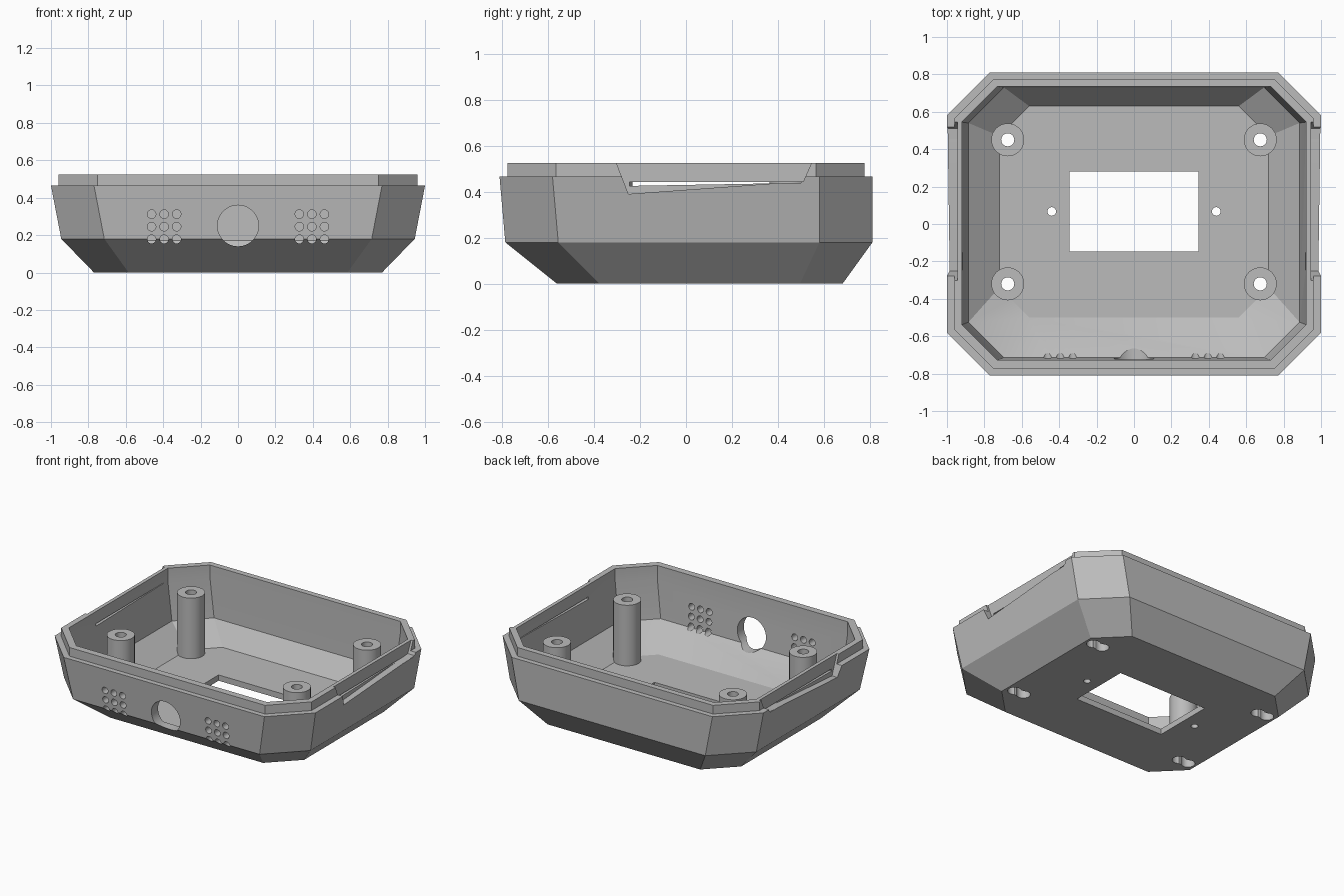
import bpy, bmesh, math
from mathutils import Matrix

if "Cube" in bpy.data.objects:
    bpy.data.objects.remove(bpy.data.objects["Cube"])

grey = bpy.data.materials.new("plain_grey")
grey.use_nodes = True
COLOUR = (0.5, 0.5, 0.5, 1)
grey.diffuse_color = COLOUR
grey.node_tree.nodes["Principled BSDF"].inputs["Base Color"].default_value = COLOUR


def make(name, bm):
    bmesh.ops.recalc_face_normals(bm, faces=bm.faces)
    mesh = bpy.data.meshes.new(name)
    bm.to_mesh(mesh)
    bm.free()
    mesh.materials.append(grey)
    ob = bpy.data.objects.new(name, mesh)
    bpy.context.collection.objects.link(ob)
    return ob


def octagon(hx, y0, y1, c, z):
    """Rectangle with clipped corners at height z."""
    return [(-hx + c, y0, z), (hx - c, y0, z), (hx, y0 + c, z), (hx, y1 - c, z),
            (hx - c, y1, z), (-hx + c, y1, z), (-hx, y1 - c, z), (-hx, y0 + c, z)]


def loft(name, rings):
    bm = bmesh.new()
    loops = [[bm.verts.new(p) for p in ring] for ring in rings]
    n = len(loops[0])
    for a, b in zip(loops, loops[1:]):
        for i in range(n):
            j = (i + 1) % n
            bm.faces.new((a[i], a[j], b[j], b[i]))
    bm.faces.new(loops[0])
    bm.faces.new(loops[-1])
    return make(name, bm)


def cylinder(name, centre, r, depth, along_y=False, sides=24):
    bm = bmesh.new()
    turn = Matrix.Rotation(math.pi / 2 if along_y else 0, 4, "X")
    bmesh.ops.create_cone(bm, cap_ends=True, segments=sides, radius1=r, radius2=r,
                          depth=depth, matrix=Matrix.Translation(centre) @ turn)
    return make(name, bm)


def side_prism(name, outline, x0, x1):
    """Extrude a (y, z) outline between two x positions."""
    return loft(name, [[(x, y, z) for y, z in outline] for x in (x0, x1)])


def combine(target, other, operation="DIFFERENCE"):
    other.hide_render = True
    mod = target.modifiers.new("combine", "BOOLEAN")
    mod.operation, mod.solver, mod.object = operation, "EXACT", other
    bpy.context.view_layer.objects.active = target
    bpy.ops.object.modifier_apply(modifier=mod.name)
    bpy.data.objects.remove(other)


# Tray with sloping base, leaning walls and a stepped rim
tray = loft("enclosure_tray", [
    octagon(0.77, -0.56, 0.68, 0.185, 0),
    octagon(0.945, -0.785, 0.81, 0.23, 0.18),
    octagon(1.0, -0.81, 0.81, 0.23, 0.465),
    octagon(0.96, -0.775, 0.775, 0.21, 0.465),
    octagon(0.96, -0.775, 0.775, 0.21, 0.525)])
cavity = loft("cavity_cutter", [
    octagon(0.72, -0.5, 0.63, 0.16, 0.04),
    octagon(0.885, -0.715, 0.73, 0.19, 0.17),
    octagon(0.92, -0.728, 0.735, 0.19, 0.44),
    octagon(0.92, -0.728, 0.735, 0.19, 0.6)])
combine(tray, cavity)

# Screw posts with through holes and slotted recesses underneath
for sx in (-1, 1):
    for y in (-0.32, 0.45):
        x = sx * 0.675
        combine(tray, cylinder("screw_post", (x, y, 0.24), 0.088, 0.44, sides=32), "UNION")
        combine(tray, cylinder("screw_hole", (x, y, 0.25), 0.035, 0.8))
        for dx in (-0.036, 0.036):
            combine(tray, cylinder("recess", (x + dx, y, 0), 0.044, 0.2))

# Floor window and the two small holes beside it
window = loft("window_cutter", [octagon(0.345, -0.147, 0.28, 0.001, z) for z in (-0.1, 0.1)])
combine(tray, window)
for sx in (-1, 1):
    combine(tray, cylinder("pin_hole", (sx * 0.44, 0.067, 0), 0.023, 0.3))

# Front wall: round opening and two grilles
combine(tray, cylinder("round_opening", (0, -0.74, 0.25), 0.11, 0.4, True, 48))
for sx in (-1, 1):
    for col in (-1, 0, 1):
        for row in (-1, 0, 1):
            at = (sx * 0.395 + col * 0.067, -0.74, 0.245 + row * 0.067)
            combine(tray, cylinder("grille_hole", at, 0.023, 0.3, True, 16))

# Side notches that leave a thin inner rail with a slit below it
notch = [(-0.32, 0.57), (-0.25, 0.39), (0.51, 0.445), (0.565, 0.57)]
slit = [(-0.245, 0.441), (-0.245, 0.425), (0.5, 0.438), (0.5, 0.441)]
for sx in (-1, 1):
    combine(tray, side_prism("notch_cutter", notch, sx * 0.945, sx * 1.1))
    combine(tray, side_prism("slit_cutter", slit, sx * 0.85, sx * 1.1))

tray.select_set(True)
bpy.context.view_layer.objects.active = tray
bpy.ops.object.shade_smooth_by_angle(angle=math.radians(25))
